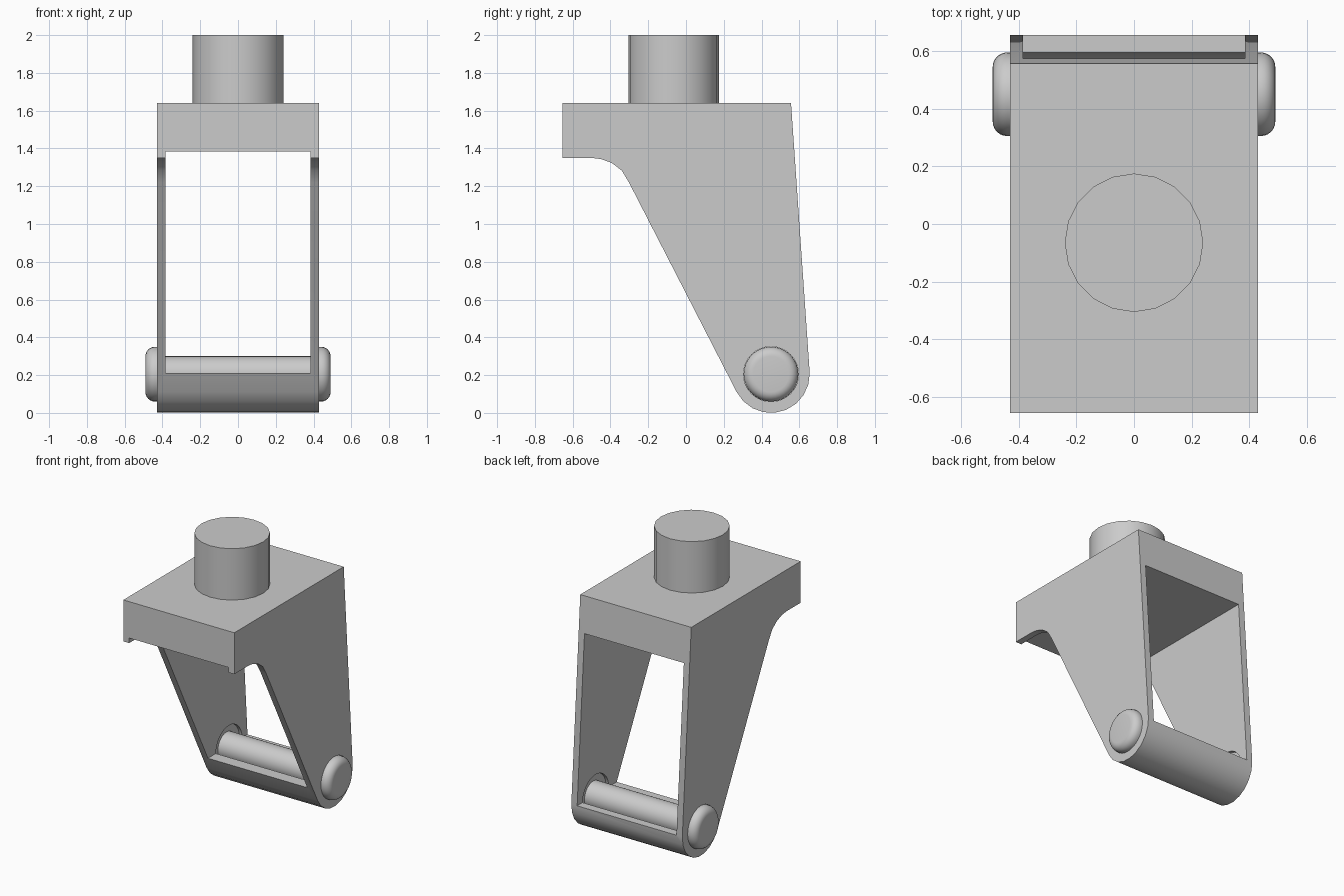
import bpy, bmesh, math
from mathutils import Matrix, Vector

if "Cube" in bpy.data.objects:
    bpy.data.objects.remove(bpy.data.objects["Cube"], do_unlink=True)

grey = bpy.data.materials.new("plain grey")
grey.use_nodes = True
colour = (0.6, 0.6, 0.6, 1)
grey.diffuse_color = colour
grey.node_tree.nodes["Principled BSDF"].inputs["Base Color"].default_value = colour

AXLE = Vector((0, 0.45, 0.205))


def finish(name, bm, smooth=True):
    bmesh.ops.recalc_face_normals(bm, faces=bm.faces)
    mesh = bpy.data.meshes.new(name)
    bm.to_mesh(mesh)
    bm.free()
    mesh.materials.append(grey)
    obj = bpy.data.objects.new(name, mesh)
    bpy.context.collection.objects.link(obj)
    if smooth:
        shade(obj)
    return obj


def shade(obj):
    bpy.ops.object.select_all(action='DESELECT')
    obj.select_set(True)
    bpy.context.view_layer.objects.active = obj
    bpy.ops.object.shade_smooth_by_angle(angle=math.radians(35))


def cylinder(name, radius, length, centre, along_x=False, sides=20):
    bm = bmesh.new()
    turn = Matrix.Rotation(math.pi / 2, 4, 'Y') if along_x else Matrix()
    bmesh.ops.create_cone(bm, cap_ends=True, segments=sides, radius1=radius, radius2=radius,
                          depth=length, matrix=Matrix.Translation(centre) @ turn)
    return finish(name, bm)


def cut(obj, cutter):
    cutter.hide_render = True
    mod = obj.modifiers.new("cut", 'BOOLEAN')
    mod.operation = 'DIFFERENCE'
    mod.solver = 'EXACT'
    mod.object = cutter
    bpy.context.view_layer.objects.active = obj
    bpy.ops.object.modifier_apply(modifier=mod.name)
    bpy.data.objects.remove(cutter, do_unlink=True)


# Fork: side profile extruded across the width
profile = [(0.556, 1.64), (-0.655, 1.64), (-0.655, 1.35), (-0.5, 1.35), (-0.45, 1.344),
           (-0.393, 1.323), (-0.34, 1.283), (-0.302, 1.22)]
for i in range(10):
    a = math.radians(207 + i * 17.2)
    profile.append((AXLE.y + 0.205 * math.cos(a), AXLE.z + 0.205 * math.sin(a)))
bm = bmesh.new()
side = bm.faces.new([bm.verts.new((-0.43, y, z)) for y, z in profile])
swept = bmesh.ops.extrude_face_region(bm, geom=[side])["geom"]
bmesh.ops.translate(bm, vec=(0.86, 0, 0), verts=[v for v in swept if isinstance(v, bmesh.types.BMVert)])
fork = finish("fork", bm, smooth=False)

# Opening between the arms
bm = bmesh.new()
bmesh.ops.create_cube(bm, size=1, matrix=Matrix.Translation((0, 0, 0.7975))
                      @ Matrix.Diagonal((0.77, 3, 1.175, 1)))
cut(fork, finish("opening_cutter", bm, smooth=False))

# Bore through the arms and the lower bar
cut(fork, cylinder("bore_cutter", 0.146, 1.2, AXLE, along_x=True, sides=32))
shade(fork)

# Mounting post on the top plate
cylinder("post", 0.24, 0.37, (0, -0.065, 1.815))

# Axle and its rounded heads
cylinder("axle", 0.095, 0.84, AXLE, along_x=True, sides=32)
for sign, label in ((1, "left"), (-1, "right")):
    bm = bmesh.new()
    sections = [(0.405, 0.145), (0.44, 0.145)]
    for i in range(1, 7):
        a = i * math.pi / 12
        sections.append((0.44 + 0.05 * math.sin(a), 0.095 + 0.05 * math.cos(a)))
    rings = []
    for x, r in sections:
        rings.append([bm.verts.new((sign * x, AXLE.y + r * math.cos(t * math.pi / 16),
                                    AXLE.z + r * math.sin(t * math.pi / 16))) for t in range(32)])
    for a, b in zip(rings, rings[1:]):
        for i in range(32):
            j = (i + 1) % 32
            bm.faces.new((a[i], a[j], b[j], b[i]))
    bm.faces.new(rings[0])
    bm.faces.new(rings[-1])
    finish(label + "_axle_head", bm)
